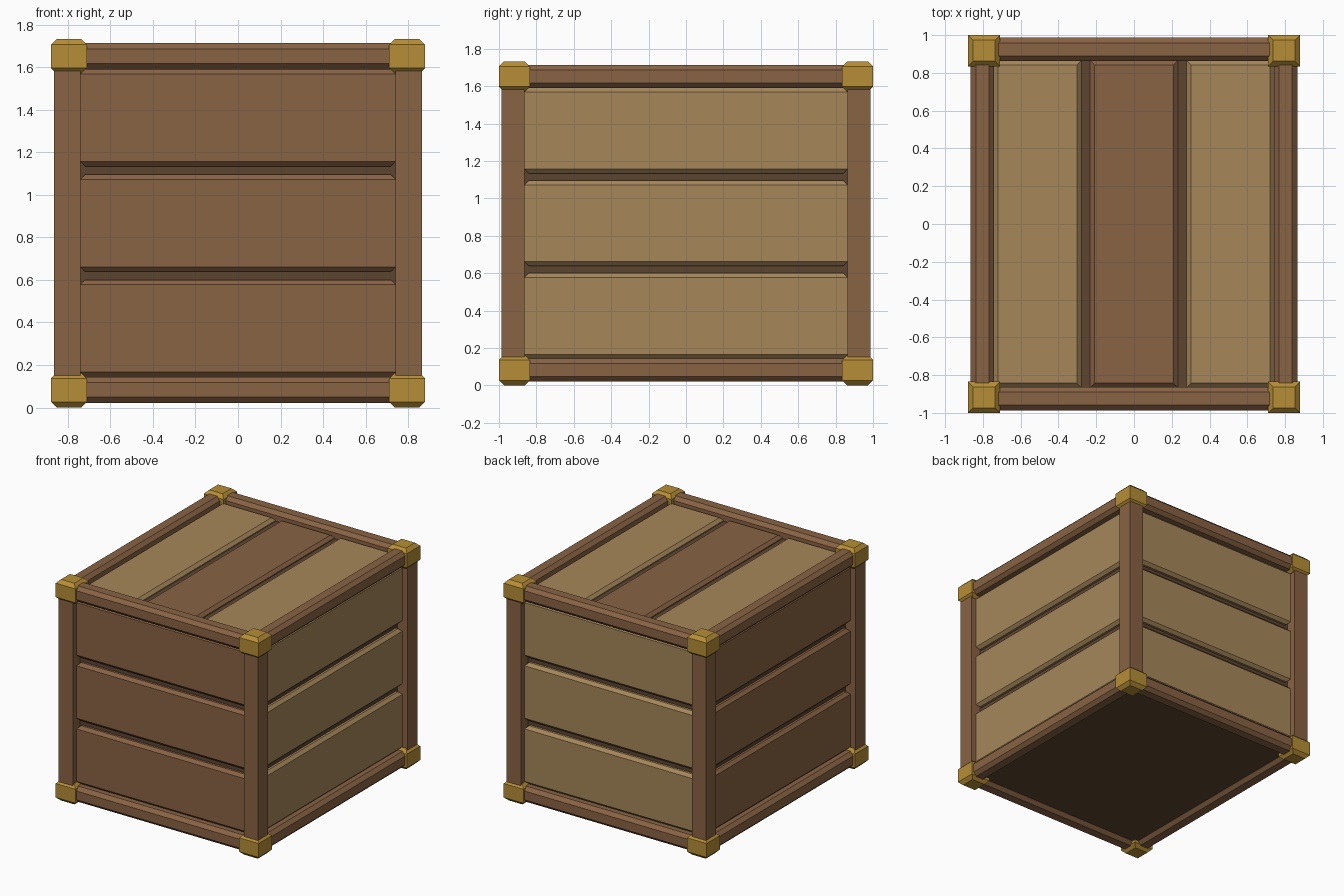
import bpy
import bmesh

if "Cube" in bpy.data.objects:
    bpy.data.objects.remove(bpy.data.objects["Cube"], do_unlink=True)


def srgb(r, g, b):
    return tuple((c / 255 / 12.92) if c < 11 else ((c / 255 + 0.055) / 1.055) ** 2.4
                 for c in (r, g, b)) + (1.0,)


def material(name, rgb):
    mat = bpy.data.materials.new(name)
    mat.use_nodes = True
    mat.diffuse_color = srgb(*rgb)
    mat.node_tree.nodes["Principled BSDF"].inputs["Base Color"].default_value = srgb(*rgb)
    return mat


brown = material("brown wood", (137, 99, 68))
tan = material("tan wood", (166, 135, 90))
dark = material("dark wood", (93, 69, 48))
gold = material("gold metal", (182, 142, 54))


def block(name, x, y, z, mat, chamfer=0.025):
    """Box from (low, high) ranges, chamfered around its top and bottom faces."""
    bm = bmesh.new()
    bmesh.ops.create_cube(bm, size=1)
    for v in bm.verts:
        v.co = [lo + (c + 0.5) * (hi - lo) for c, (lo, hi) in zip(v.co, (x, y, z))]
    if chamfer:
        rims = [e for e in bm.edges if abs(e.verts[0].co.z - e.verts[1].co.z) < 1e-5]
        bmesh.ops.bevel(bm, geom=rims, offset=chamfer, segments=1,
                        affect='EDGES', profile=0.5)
    mesh = bpy.data.meshes.new(name)
    bm.to_mesh(mesh)
    bm.free()
    mesh.materials.append(mat)
    obj = bpy.data.objects.new(name, mesh)
    bpy.context.collection.objects.link(obj)
    return obj


def span(centre, size):
    return (centre - size / 2, centre + size / 2)


def sided(side, inner, outer):
    return tuple(sorted((side * inner, side * outer)))


# Frame dimensions
BAR = 0.123
PX, PY = 0.803, 0.925
LEVELS = {"bottom": 0.083, "top": 1.652}

# Dark inner box seen in the grooves and underneath
block("inner_box", (-0.78, 0.78), (-0.9, 0.9), (0.05, 1.64), dark, 0)

# Corner posts and metal corner caps
for sx, xn in ((-1, "right"), (1, "left")):
    for sy, yn in ((-1, "front"), (1, "back")):
        block(f"{yn}_{xn}_post", span(sx * PX, BAR), span(sy * PY, BAR),
              (0.03, 1.70), brown)
        for level, z in ((("bottom"), (0, 0.163)), (("top"), (1.57, 1.733))):
            block(f"{level}_{yn}_{xn}_cap", sided(sx, 0.71, 0.88),
                  sided(sy, 0.835, 1.0), z, gold, 0.027)

# Horizontal rails around the top and bottom
for level, z in LEVELS.items():
    for s, xn, yn in ((-1, "right", "front"), (1, "left", "back")):
        block(f"{level}_{yn}_rail", (-PX, PX), span(s * PY, BAR), span(z, BAR), brown, 0.027)
        block(f"{level}_{xn}_rail", span(s * PX, BAR), (-PY, PY), span(z, BAR), brown, 0.027)

# Three stacked planks on each wall
for i in range(3):
    z = span(0.372 + i * 0.495, 0.457)
    for s, yn, ymat, xn, xmat in ((-1, "front", brown, "right", brown),
                                  (1, "back", tan, "left", tan)):
        block(f"{yn}_plank_{i + 1}", (-0.742, 0.742), sided(s, 0.84, 0.94), z, ymat, 0.023)
        block(f"{xn}_plank_{i + 1}", sided(s, 0.72, 0.82), (-0.865, 0.865), z, xmat, 0.023)

# Lid planks
for name, x, mat in (("right_lid_plank", (-0.742, -0.278), tan),
                     ("middle_lid_plank", (-0.233, 0.233), brown),
                     ("left_lid_plank", (0.278, 0.742), tan)):
    block(name, x, (-0.866, 0.866), (1.57, 1.67), mat, 0.023)
